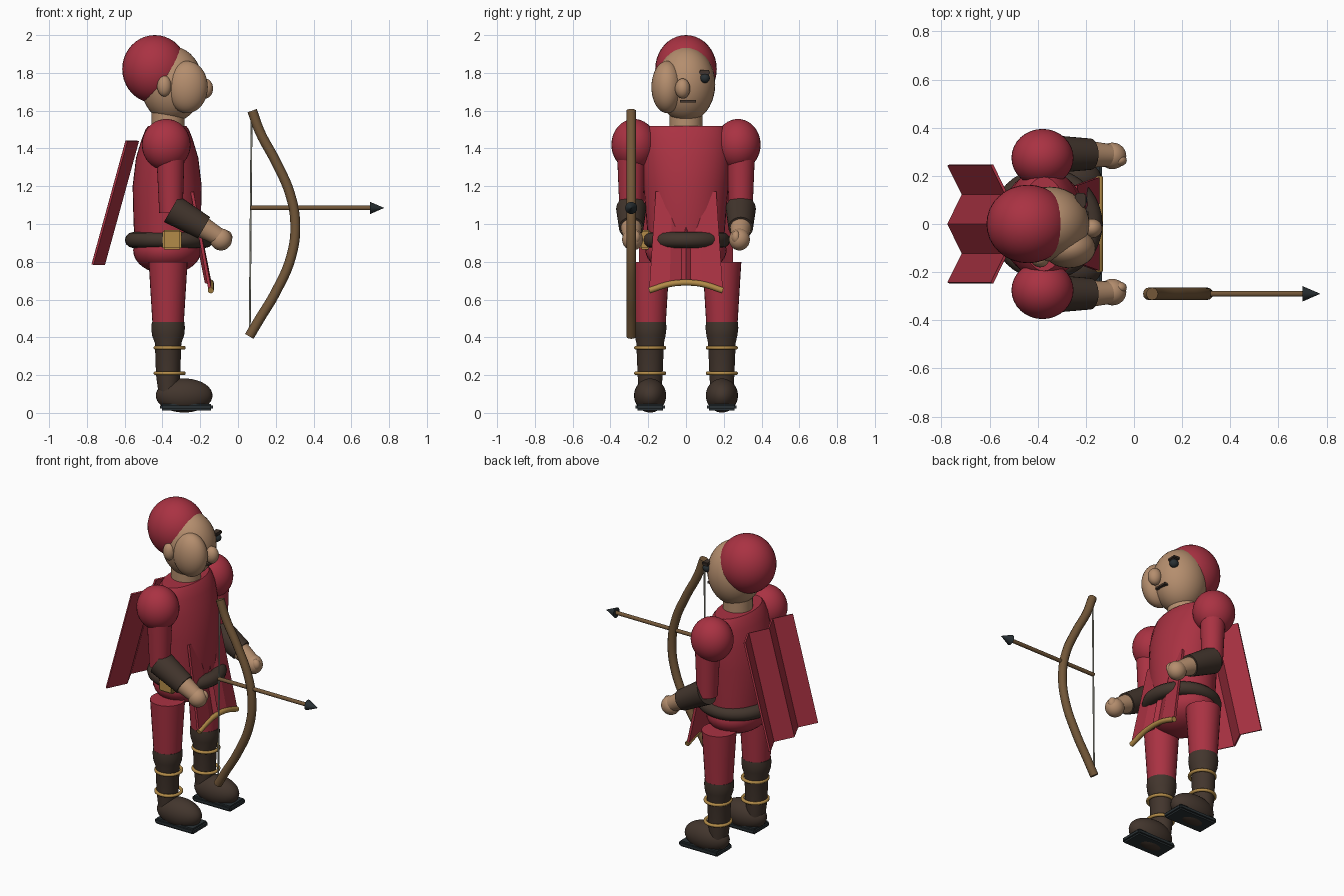
import bpy, bmesh, math
from mathutils import Vector, Matrix

if "Cube" in bpy.data.objects:
    bpy.data.objects.remove(bpy.data.objects["Cube"])


def material(name, rgb):
    m = bpy.data.materials.new(name)
    m.diffuse_color = (*rgb, 1)
    m.use_nodes = True
    m.node_tree.nodes["Principled BSDF"].inputs["Base Color"].default_value = m.diffuse_color
    return m


RED = material("crimson cloth", (0.40, 0.032, 0.055))
SKIN = material("skin", (0.46, 0.27, 0.155))
LEATHER = material("dark leather", (0.055, 0.036, 0.026))
GOLD = material("gold trim", (0.45, 0.26, 0.065))
WOOD = material("bow wood", (0.17, 0.095, 0.04))
SLATE = material("dark slate", (0.022, 0.03, 0.034))
STRING = material("bowstring", (0.36, 0.36, 0.30))
BX = -0.37  # body axis


def finish(name, bm, mat, smooth=True):
    bmesh.ops.recalc_face_normals(bm, faces=bm.faces)
    me = bpy.data.meshes.new(name)
    bm.to_mesh(me)
    bm.free()
    me.materials.append(mat)
    ob = bpy.data.objects.new(name, me)
    bpy.context.collection.objects.link(ob)
    if smooth:
        bpy.ops.object.select_all(action='DESELECT')
        ob.select_set(True)
        bpy.context.view_layer.objects.active = ob
        bpy.ops.object.shade_smooth_by_angle(angle=math.radians(40))
    return ob


def ball(name, loc, rad, mat):
    bm = bmesh.new()
    bmesh.ops.create_uvsphere(bm, u_segments=32, v_segments=20, radius=1,
                              matrix=Matrix.Translation(loc) @ Matrix.Diagonal((*rad, 1)))
    return finish(name, bm, mat)


def box(name, loc, size, mat, bevel=0):
    bm = bmesh.new()
    bmesh.ops.create_cube(bm, size=1, matrix=Matrix.Translation(loc) @ Matrix.Diagonal((*size, 1)))
    if bevel:
        bmesh.ops.bevel(bm, geom=bm.edges[:], offset=bevel, segments=2, affect='EDGES')
    return finish(name, bm, mat, False)


def rod(name, a, b, r1, r2, mat):
    a, b = Vector(a), Vector(b)
    d = b - a
    bm = bmesh.new()
    bmesh.ops.create_cone(bm, cap_ends=True, segments=28, radius1=r1, radius2=r2, depth=d.length,
                          matrix=Matrix.Translation((a + b) / 2) @ d.to_track_quat('Z', 'Y').to_matrix().to_4x4())
    return finish(name, bm, mat)


def loft(name, cx, cy, rings, mat, n=36):
    # elliptical rings (z, rx, ry) joined into a capped body
    bm = bmesh.new()
    loops = [[bm.verts.new((cx + rx * math.cos(t * math.tau / n), cy + ry * math.sin(t * math.tau / n), z))
              for t in range(n)] for z, rx, ry in rings]
    for p, q in zip(loops, loops[1:]):
        for i in range(n):
            bm.faces.new((p[i], p[(i + 1) % n], q[(i + 1) % n], q[i]))
    bm.faces.new(loops[0])
    bm.faces.new(loops[-1])
    return finish(name, bm, mat)


def tube(name, pts, r, mat):
    cu = bpy.data.curves.new(name, 'CURVE')
    cu.dimensions = '3D'
    cu.bevel_depth = r
    cu.bevel_resolution = 4
    cu.use_fill_caps = True
    sp = cu.splines.new('BEZIER')
    sp.bezier_points.add(len(pts) - 1)
    for bp, p in zip(sp.bezier_points, pts):
        bp.co = p
        bp.handle_left_type = bp.handle_right_type = 'AUTO'
    cu.materials.append(mat)
    ob = bpy.data.objects.new(name, cu)
    bpy.context.collection.objects.link(ob)
    return ob


def ring(name, loc, r, tr, tz, mat):
    bm = bmesh.new()
    n, k = 40, 12
    v = [[bm.verts.new((loc[0] + (r + tr * math.cos(b * math.tau / k)) * math.cos(a * math.tau / n),
                        loc[1] + (r + tr * math.cos(b * math.tau / k)) * math.sin(a * math.tau / n),
                        loc[2] + tz * math.sin(b * math.tau / k))) for b in range(k)] for a in range(n)]
    for a in range(n):
        for b in range(k):
            c, d = (a + 1) % n, (b + 1) % k
            bm.faces.new((v[a][b], v[c][b], v[c][d], v[a][d]))
    return finish(name, bm, mat)


def cloth(name, top, bottom, mat, thick):
    # pleated sheet between two rows of points
    bm = bmesh.new()
    p = [bm.verts.new(c) for c in top]
    q = [bm.verts.new(c) for c in bottom]
    for i in range(len(p) - 1):
        bm.faces.new((p[i], p[i + 1], q[i + 1], q[i]))
    ob = finish(name, bm, mat, False)
    mod = ob.modifiers.new("thickness", 'SOLIDIFY')
    mod.thickness = thick
    mod.offset = 0
    return ob


# Head and face
ball("head", (-0.35, 0, 1.74), (0.165, 0.155, 0.20), SKIN)
ball("cap", (-0.44, 0, 1.82), (0.173, 0.163, 0.18), RED)
ball("cheek", (-0.27, -0.10, 1.725), (0.11, 0.083, 0.138), SKIN)
ball("ear", (-0.39, -0.145, 1.73), (0.038, 0.035, 0.055), SKIN)
ball("nose", (-0.175, -0.018, 1.717), (0.043, 0.04, 0.053), SKIN)
ball("eye", (-0.222, 0.10, 1.772), (0.028, 0.026, 0.026), SLATE)
box("eyebrow", (-0.222, 0.098, 1.803), (0.045, 0.06, 0.022), LEATHER, 0.006)
box("mouth", (-0.205, 0.01, 1.65), (0.03, 0.085, 0.012), LEATHER)
rod("neck", (-0.37, 0, 1.48), (-0.37, 0, 1.62), 0.088, 0.088, SKIN)

# Torso, pelvis and belt
loft("torso", BX - 0.005, 0, [(0.88, 0.168, 0.20), (1.0, 0.178, 0.208), (1.2, 0.183, 0.225),
     (1.35, 0.165, 0.235), (1.45, 0.135, 0.23), (1.5, 0.115, 0.212), (1.52, 0.10, 0.195)], RED)
ball("pelvis", (BX - 0.005, 0, 0.86), (0.18, 0.215, 0.125), RED)
ring("belt", (BX + 0.005, 0, 0.915), 0.19, 0.044, 0.042, LEATHER)
box("buckle", (-0.35, -0.215, 0.917), (0.10, 0.055, 0.105), GOLD, 0.008)

# Arms and legs, one of each per side
for s, side in ((-1, "right"), (1, "left")):
    y = 0.29 * s
    ball(side + "_shoulder", (-0.38, 0.275 * s, 1.42), (0.129, 0.12, 0.136), RED)
    rod(side + "_sleeve", (-0.358, y, 1.40), (-0.355, y, 1.06), 0.076, 0.062, RED)
    rod(side + "_bracer", (-0.352, y, 1.08), (-0.18, y, 0.98), 0.08, 0.065, LEATHER)
    rod(side + "_wrist", (-0.20, y, 0.99), (-0.09, 0.285 * s, 0.925), 0.058, 0.045, SKIN)
    ball(side + "_hand", (-0.09, 0.283 * s, 0.918), (0.058, 0.055, 0.058), SKIN)
    ball(side + "_thumb", (-0.06, 0.265 * s, 0.93), (0.03, 0.025, 0.035), SKIN)
    y = 0.19 * s
    rod(side + "_leg", (BX, y, 0.44), (BX, y, 0.80), 0.081, 0.103, RED)
    loft(side + "_boot_shaft", BX, y, [(0.10, 0.05, 0.06), (0.2, 0.064, 0.066), (0.37, 0.07, 0.073),
         (0.41, 0.085, 0.082), (0.45, 0.089, 0.087), (0.48, 0.086, 0.084)], LEATHER)
    for i, z in enumerate((0.21, 0.345)):
        ring(f"{side}_boot_band_{i + 1}", (-0.362, y, z), 0.075, 0.010, 0.010, GOLD)
    ball(side + "_shoe", (-0.285, y, 0.092), (0.15, 0.085, 0.09), LEATHER)
    box(side + "_sole", (-0.272, y, 0.03), (0.28, 0.155, 0.036), SLATE, 0.01)

# Pleated cape hanging away from the back
ys = [-0.245, -0.1225, 0, 0.1225, 0.245]
fold = [0, 0.06, 0, 0.06, 0]
cloth("cape", [(-0.59 + f, y, 1.44) for y, f in zip(ys, fold)],
      [(-0.77 + f, y, 0.785) for y, f in zip(ys, fold)], RED, 0.012)

# Tabard with a curved gold hem
ts = [-1, -0.45, -0.12, 0, 0.12, 0.45, 1]
pleat = [0, 0, -0.02, 0, -0.02, 0, 0]
hem = [(-0.148, 0.195 * t, 0.69 - 0.042 * t * t) for t in ts]
cloth("tabard", [(-0.243 + f, 0.16 * t, 1.17) for t, f in zip(ts, pleat)],
      [(p[0] + f, p[1], p[2]) for p, f in zip(hem, pleat)], RED, 0.016)
tube("tabard_hem", [(p[0] + 0.004, p[1], p[2]) for p in hem], 0.016, GOLD)

# Bow, string and arrow
Y = -0.29
bow = [(0.075, 1.60), (0.115, 1.49), (0.20, 1.33), (0.275, 1.16), (0.303, 1.0),
       (0.282, 0.83), (0.20, 0.64), (0.11, 0.49), (0.06, 0.405)]
tube("bow", [(x, Y, z) for x, z in bow], 0.026, WOOD)
rod("bow_string", (0.062, Y, 0.42), (0.072, Y, 1.59), 0.005, 0.005, STRING)
rod("arrow_shaft", (0.065, Y, 1.085), (0.71, Y, 1.085), 0.012, 0.012, WOOD)
rod("arrow_head", (0.70, Y, 1.085), (0.772, Y, 1.085), 0.032, 0.001, SLATE)
